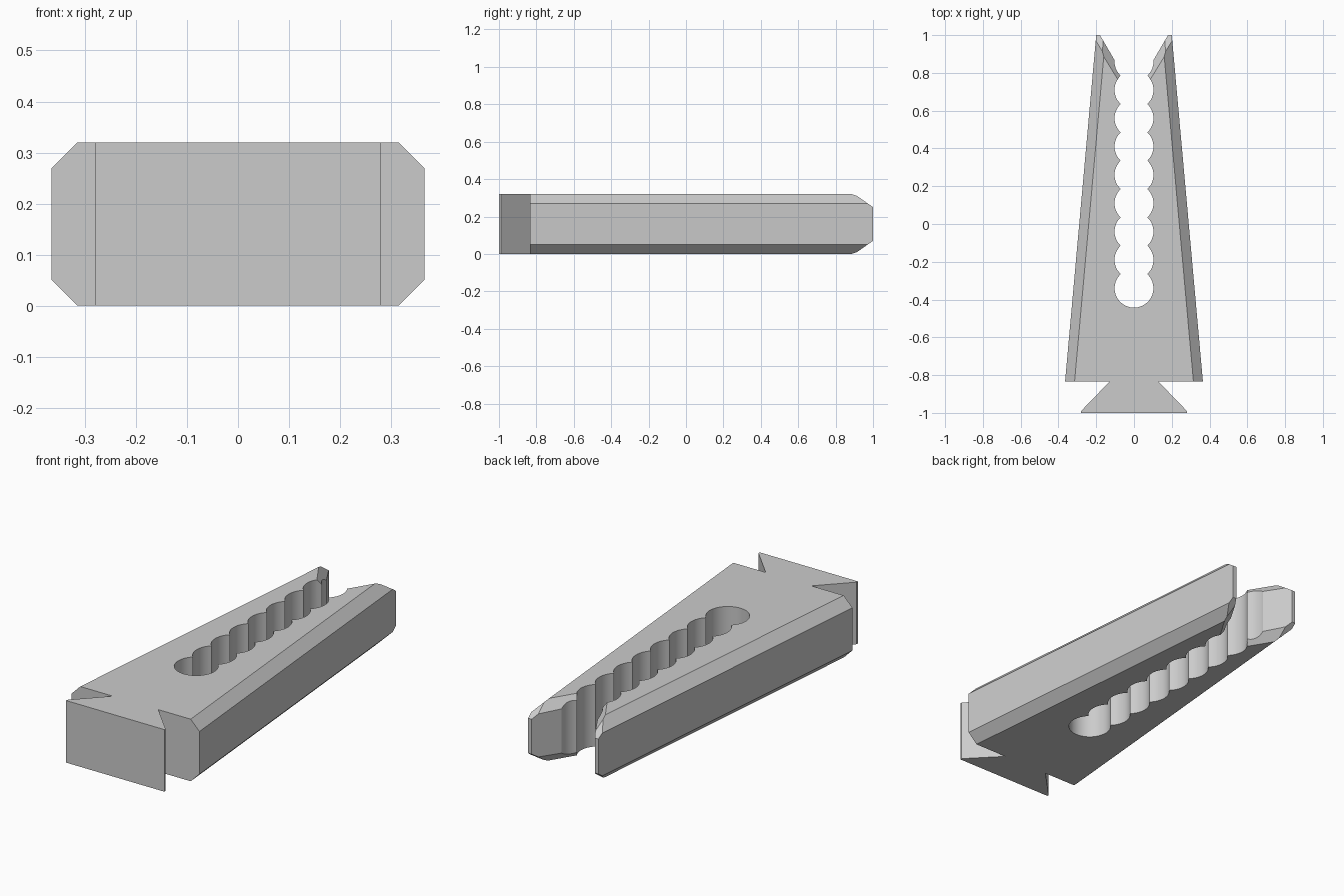
import bpy, bmesh
from math import radians, sin, cos
from mathutils import Vector

cube = bpy.data.objects.get("Cube")
if cube:
    bpy.data.objects.remove(cube, do_unlink=True)

HEIGHT = 0.32
CHAMFER = 0.05
RADIUS = 0.103
PITCH = 0.15
FIRST_Y = -0.34
STEPS = 12

grey = bpy.data.materials.new("light_grey")
grey.use_nodes = True
grey.diffuse_color = (0.6, 0.6, 0.6, 1)
grey.node_tree.nodes["Principled BSDF"].inputs["Base Color"].default_value = (0.6, 0.6, 0.6, 1)


def scallop(index, start, end):
    """Arc of one slot hole, on the +x side."""
    cy = FIRST_Y + index * PITCH
    angles = [radians(start + (end - start) * i / STEPS) for i in range(STEPS + 1)]
    return [(RADIUS * cos(a), cy + RADIUS * sin(a)) for a in angles]


# Half outline: dovetail foot, tapered side, tip, mouth, scalloped slot
foot = [(0, -1), (0.28, -1), (0.28, -0.99), (0.13, -0.835)]
side_base, side_tip, mouth = (0.365, -0.835), (0.2, 1), (0.18, 1)
slot = scallop(0, -90, 46.73)
for k in range(1, 8):
    slot += scallop(k, -46.73, 46.73)[1:]
slot += scallop(8, -46.73, 4)[1:]
slot[0] = (0, slot[0][1])
outline = foot + [side_base, side_tip, mouth] + slot[::-1]

bm = bmesh.new()
base = bm.faces.new([bm.verts.new((x, y, 0)) for x, y in outline])
top = bmesh.ops.extrude_face_region(bm, geom=[base])["geom"]
bmesh.ops.translate(bm, vec=(0, 0, HEIGHT), verts=[v for v in top if isinstance(v, bmesh.types.BMVert)])
bmesh.ops.recalc_face_normals(bm, faces=bm.faces[:])

# Open the centre wall so the mirrored halves join
seam = [f for f in bm.faces if all(abs(v.co.x) < 1e-5 for v in f.verts)]
bmesh.ops.delete(bm, geom=seam, context="FACES_ONLY")
bmesh.ops.triangulate(bm, faces=[f for f in bm.faces if len(f.verts) > 4])


def slice_off(point, normal):
    """Cut away everything beyond a plane and cap the cut."""
    cut = bmesh.ops.bisect_plane(bm, geom=bm.verts[:] + bm.edges[:] + bm.faces[:], dist=1e-6,
                                 plane_co=point, plane_no=normal, clear_outer=True)
    rim = [e for e in cut["geom_cut"] if isinstance(e, bmesh.types.BMEdge) and e.is_boundary]
    bmesh.ops.holes_fill(bm, edges=rim, sides=0)


# Chamfers on the outer side, the mouth and the tip, above and below
along = Vector((side_tip[0] - side_base[0], side_tip[1] - side_base[1], 0)).normalized()
out_side = Vector((along.y, -along.x, 0))
mouth_in = Vector((-0.85, 0.52, 0)).normalized()
for up in (1, -1):
    def level(drop):
        return HEIGHT - drop if up > 0 else drop
    z = Vector((0, 0, up))
    slice_off((*side_base, level(CHAMFER)), out_side + z)
    slice_off((*mouth, level(CHAMFER)), mouth_in * CHAMFER + z * 0.0425)
    slice_off((0, 0.9, level(0)), Vector((0, 0.07, 0)) + z * 0.1)

bmesh.ops.dissolve_limit(bm, angle_limit=radians(0.5), verts=bm.verts[:], edges=bm.edges[:])
bmesh.ops.recalc_face_normals(bm, faces=bm.faces[:])
mesh = bpy.data.meshes.new("slotted_wedge")
bm.to_mesh(mesh)
bm.free()
mesh.materials.append(grey)

wedge = bpy.data.objects.new("slotted_wedge", mesh)
bpy.context.collection.objects.link(wedge)
bpy.ops.object.select_all(action="DESELECT")
wedge.select_set(True)
bpy.context.view_layer.objects.active = wedge
bpy.ops.object.shade_smooth_by_angle(angle=radians(20))

# Mirror to the other half
mirror = wedge.modifiers.new("mirror", "MIRROR")
mirror.use_clip = True
mirror.merge_threshold = 0.0005
